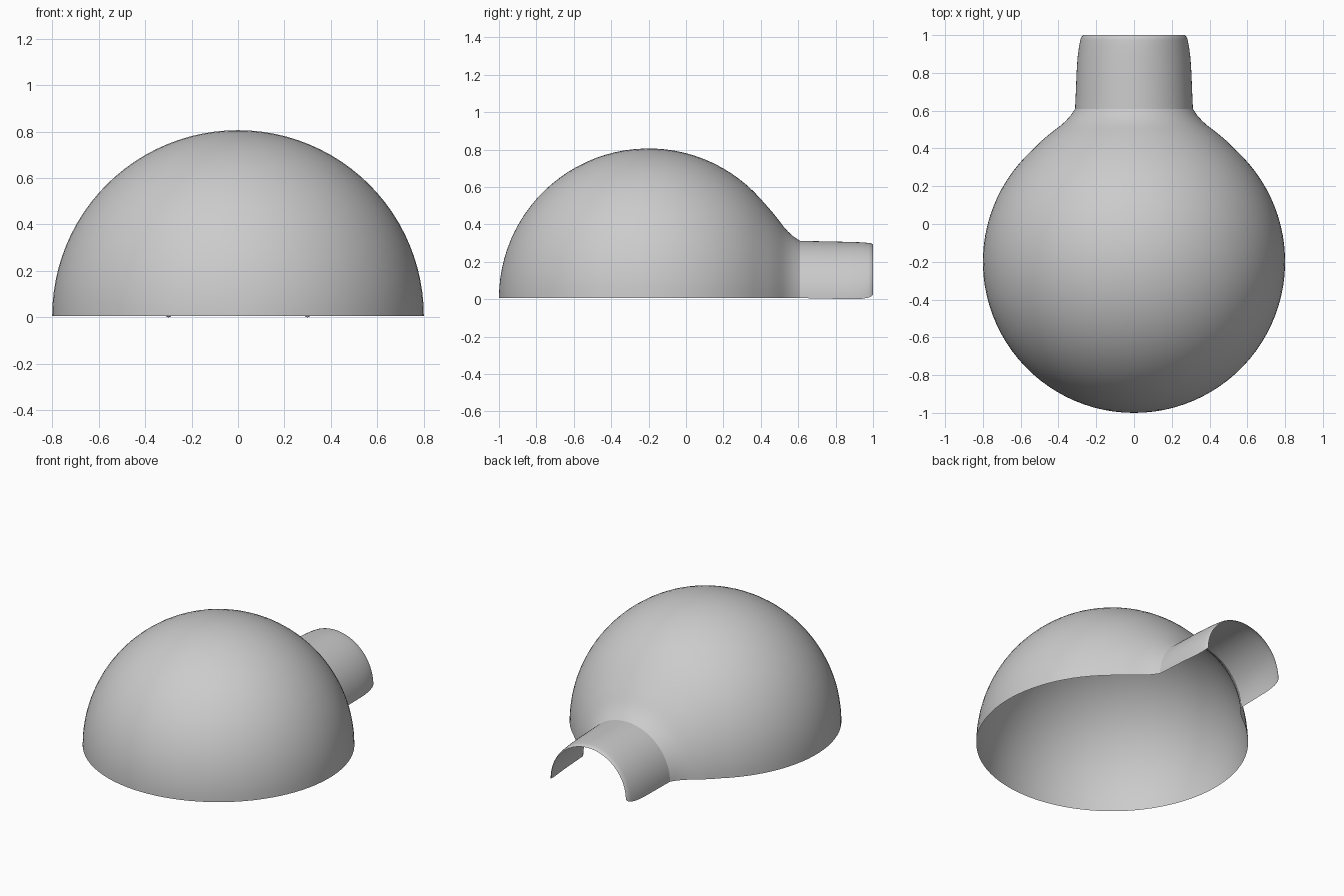
import bpy, bmesh, math

if "Cube" in bpy.data.objects:
    bpy.data.objects.remove(bpy.data.objects["Cube"])

SEG = 48  # steps across each arch, from ground to ground


def arch_shell(name, rings):
    """Skin a row of half arches; each ring is (y, half width, height, foot z)."""
    bm = bmesh.new()
    rows = []
    for y, rx, rz, z0 in rings:
        row = []
        for i in range(SEG + 1):
            a = math.pi * i / SEG
            row.append(bm.verts.new((rx * math.cos(a), y, z0 + (rz - z0) * math.sin(a))))
        rows.append(row)
    for a, b in zip(rows, rows[1:]):
        for i in range(SEG):
            bm.faces.new((a[i], a[i + 1], b[i + 1], b[i]))
    bmesh.ops.remove_doubles(bm, verts=bm.verts, dist=0.0005)
    bmesh.ops.recalc_face_normals(bm, faces=bm.faces)
    top = max(bm.faces, key=lambda f: f.calc_center_median().z)
    if top.normal.z < 0:
        bmesh.ops.reverse_faces(bm, faces=bm.faces)
    me = bpy.data.meshes.new(name)
    bm.to_mesh(me)
    bm.free()
    ob = bpy.data.objects.new(name, me)
    bpy.context.collection.objects.link(ob)
    bpy.context.view_layer.objects.active = ob
    ob.select_set(True)
    bpy.ops.object.shade_smooth_by_angle(angle=math.radians(35))
    ob.select_set(False)
    return ob


# Dome: half sphere swept about the y axis, flaring into the doorway
R, CY, FOOT = 0.8, -0.2, 0.006
end = math.radians(180 - 41.4)
dome = []
for k in range(37):
    t = end * k / 36
    r = R * math.sin(t)
    dome.append((CY - R * math.cos(t), r, r + FOOT, FOOT))
for y, r in [(0.44, 0.49), (0.47, 0.455), (0.50, 0.417), (0.52, 0.39),
             (0.545, 0.362), (0.575, 0.335), (0.61, 0.312)]:
    dome.append((y, r, r, FOOT))
arch_shell("dome", dome)

# Entrance tunnel: open arch, curling in slightly at its mouth
tunnel = [(0.61, 0.312, 0.312, FOOT), (0.70, 0.308, 0.31, 0.004),
          (0.80, 0.304, 0.308, 0.002), (0.88, 0.299, 0.306, 0.0),
          (0.94, 0.291, 0.304, 0.002), (0.975, 0.284, 0.301, 0.008),
          (0.992, 0.278, 0.298, 0.015), (1.0, 0.268, 0.29, 0.025)]
arch_shell("entrance_tunnel", tunnel)
